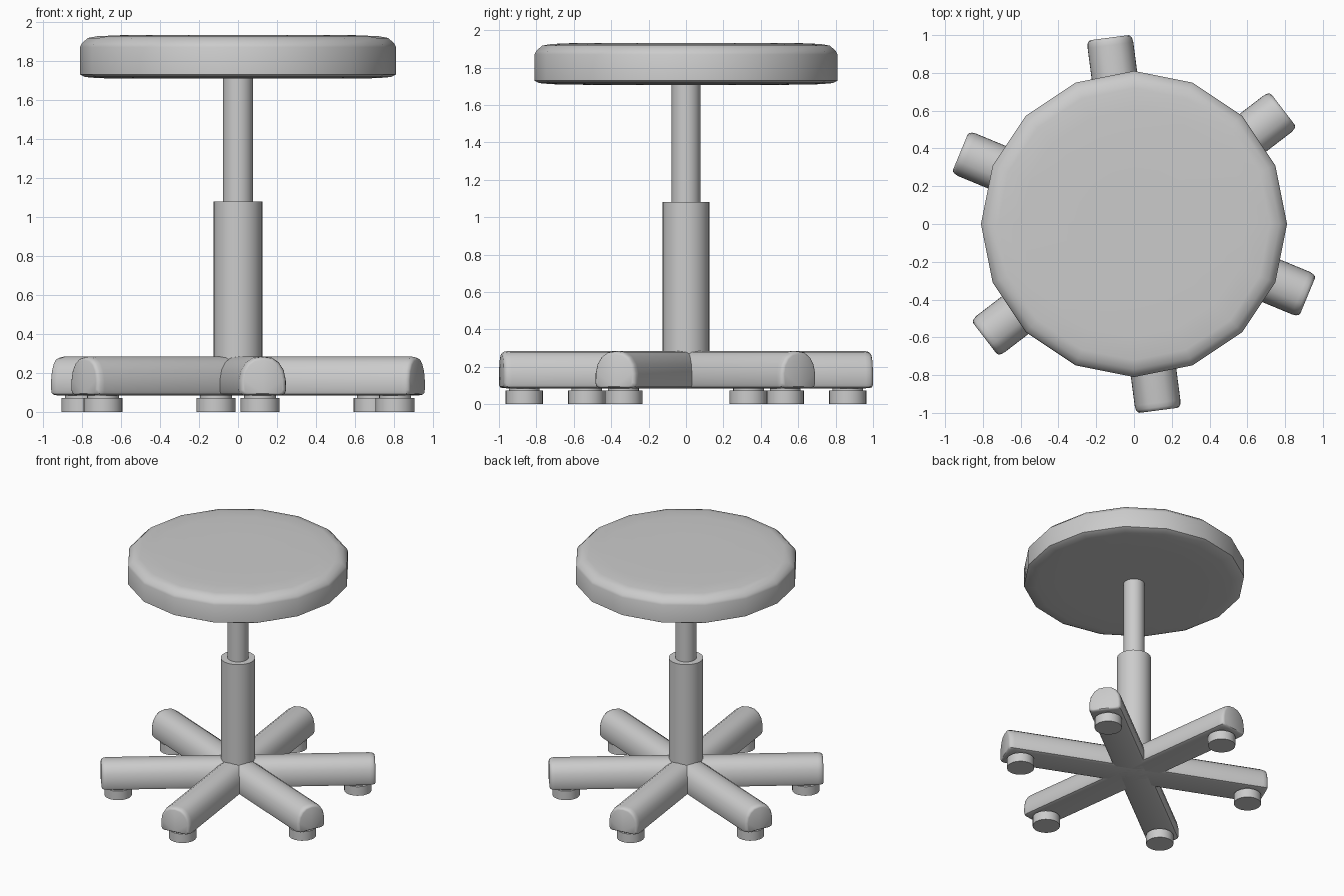
import bpy, bmesh
from math import radians, sin, cos, pi

if "Cube" in bpy.data.objects:
    bpy.data.objects.remove(bpy.data.objects["Cube"])


def finish(name, bm, angle):
    bmesh.ops.recalc_face_normals(bm, faces=bm.faces)
    mesh = bpy.data.meshes.new(name)
    bm.to_mesh(mesh)
    bm.free()
    ob = bpy.data.objects.new(name, mesh)
    bpy.context.collection.objects.link(ob)
    bpy.ops.object.select_all(action='DESELECT')
    ob.select_set(True)
    bpy.context.view_layer.objects.active = ob
    bpy.ops.object.shade_smooth_by_angle(angle=radians(angle))
    return ob


def loft(bm, rings):
    """Skin a list of closed rings and cap both ends."""
    vs = [[bm.verts.new(p) for p in r] for r in rings]
    n = len(vs[0])
    for a, b in zip(vs, vs[1:]):
        for i in range(n):
            j = (i + 1) % n
            bm.faces.new((a[i], a[j], b[j], b[i]))
    bm.faces.new(vs[0])
    bm.faces.new(vs[-1])


def turned(name, profile, sides, at=(0, 0), angle=35):
    """Round part from (radius, z) pairs."""
    bm = bmesh.new()
    loft(bm, [[(at[0] + r * cos(2 * pi * i / sides), at[1] + r * sin(2 * pi * i / sides), z)
               for i in range(sides)] for r, z in profile])
    return finish(name, bm, angle)


# Seat cushion, 16 sided
turned("seat", [(0.55, 1.708), (0.72, 1.711), (0.785, 1.717), (0.81, 1.73), (0.81, 1.87),
                (0.802, 1.887), (0.77, 1.917), (0.72, 1.926), (0.60, 1.931), (0.30, 1.932)],
       16, angle=50)

# Telescopic column
turned("lower_column", [(0.125, 0.18), (0.125, 1.08)], 32)
turned("upper_column", [(0.077, 1.0), (0.077, 1.72)], 32)

# Leg cross-section: flat underside, arched top
half = [(0.0, 0.085), (0.095, 0.085), (0.115, 0.092), (0.122, 0.11), (0.121, 0.165),
        (0.11, 0.215), (0.085, 0.254), (0.05, 0.278), (0.0, 0.285)]
section = half + [(-y, z) for y, z in half[-2:0:-1]]
# (distance along leg, width factor, height factor) with a rounded tip
stations = [(0.0, 1, 1), (0.955, 1, 1), (0.978, 0.97, 0.975), (0.99, 0.91, 0.93), (0.995, 0.82, 0.86)]

for k in range(6):
    a = radians(-22.5 + 60 * k)
    c, s = cos(a), sin(a)
    # Leg
    bm = bmesh.new()
    mid = 0.155
    loft(bm, [[(x * c - y * f * s, x * s + y * f * c, mid + (z - mid) * h) for y, z in section]
              for x, f, h in stations])
    finish(f"leg_{k + 1}", bm, 40)
    # Foot with a narrower neck
    turned(f"foot_{k + 1}", [(0.10, 0.0), (0.10, 0.072), (0.082, 0.072), (0.082, 0.12)],
           24, (0.872 * c, 0.872 * s))
